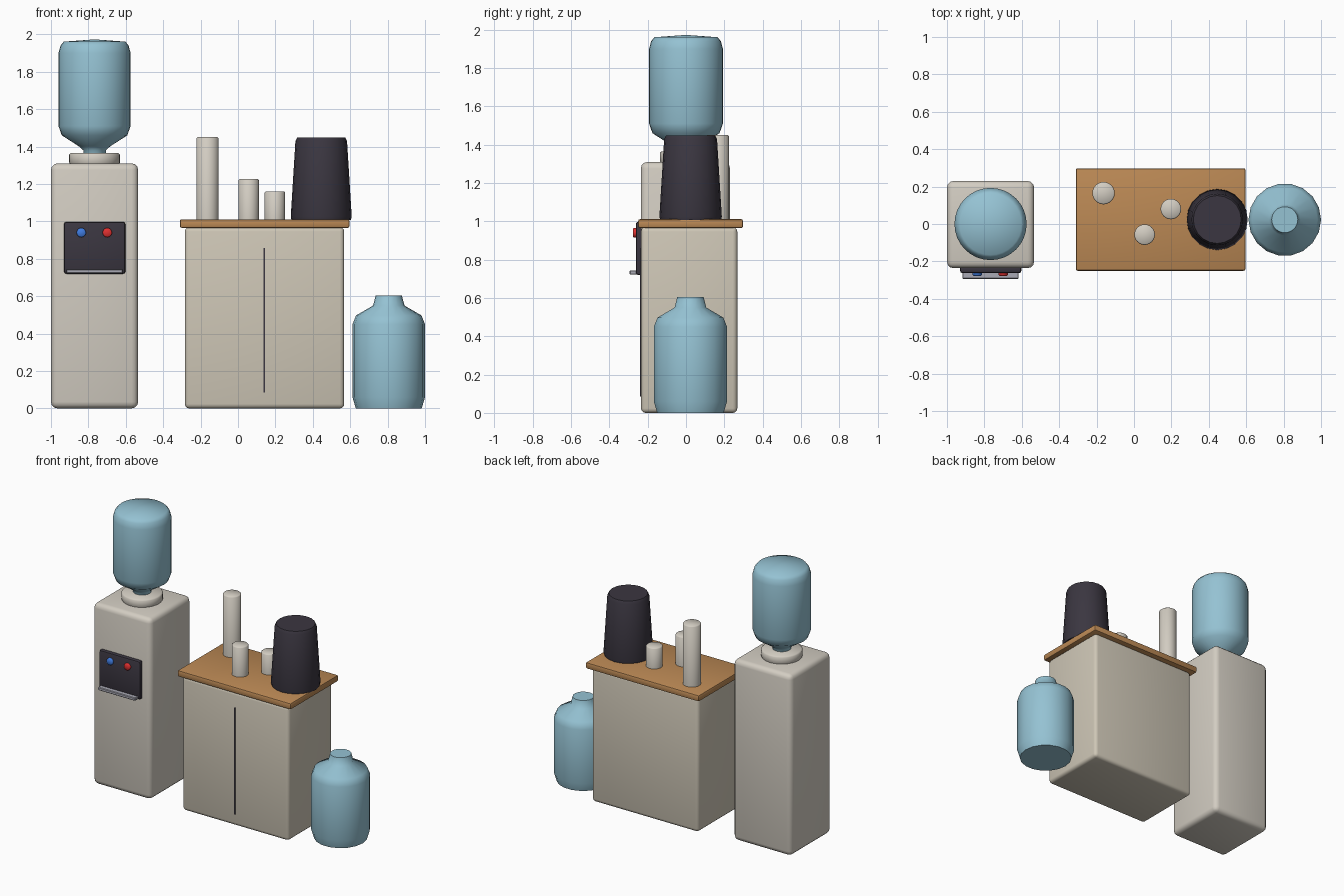
import bpy, bmesh, math

if "Cube" in bpy.data.objects:
    bpy.data.objects.remove(bpy.data.objects["Cube"])


def material(name, rgb):
    m = bpy.data.materials.new(name)
    m.diffuse_color = (*rgb, 1)
    m.use_nodes = True
    m.node_tree.nodes["Principled BSDF"].inputs["Base Color"].default_value = m.diffuse_color
    return m


CREAM = material("cream", (0.65, 0.61, 0.54))
BEIGE = material("beige", (0.62, 0.57, 0.47))
WOOD = material("wood", (0.50, 0.25, 0.09))
WATER = material("blue_plastic", (0.30, 0.54, 0.65))
DARK = material("dark_plastic", (0.043, 0.037, 0.052))
METAL = material("tray_grey", (0.40, 0.40, 0.46))
BLUE = material("blue", (0.05, 0.20, 0.75))
RED = material("red", (0.75, 0.03, 0.03))


def finish(name, bm, mat, angle=35):
    bmesh.ops.recalc_face_normals(bm, faces=bm.faces[:])
    me = bpy.data.meshes.new(name)
    bm.to_mesh(me)
    bm.free()
    me.materials.append(mat)
    ob = bpy.data.objects.new(name, me)
    bpy.context.collection.objects.link(ob)
    bpy.ops.object.select_all(action='DESELECT')
    ob.select_set(True)
    bpy.context.view_layer.objects.active = ob
    bpy.ops.object.shade_smooth_by_angle(angle=math.radians(angle))
    return ob


def box(name, x, y, z, mat, bevel=0.0, segs=3):
    """Bevelled box from (min, max) ranges."""
    bm = bmesh.new()
    bmesh.ops.create_cube(bm, size=1)
    for v in bm.verts:
        v.co = [(a + b) / 2 + c * (b - a) for c, (a, b) in zip(v.co, (x, y, z))]
    if bevel:
        bmesh.ops.bevel(bm, geom=bm.edges[:], offset=bevel, segments=segs,
                        profile=0.5, affect='EDGES')
    return finish(name, bm, mat)


def lathe(name, cx, cy, profile, mat, sides=32, angle=50, axis='Z', cz=0):
    """Revolve (radius, height) points; radius 0 makes a pole, open ends are capped."""
    bm = bmesh.new()
    rings = []
    for r, h in profile:
        ring = []
        for i in range(sides if r else 1):
            a = 2 * math.pi * i / sides
            u, w = r * math.cos(a), r * math.sin(a)
            ring.append(bm.verts.new((cx + u, cy + w, cz + h) if axis == 'Z'
                                     else (cx + u, cy + h, cz + w)))
        rings.append(ring)
    for a, b in zip(rings, rings[1:]):
        for i in range(sides):
            j = (i + 1) % sides
            if len(b) == 1:
                bm.faces.new((a[i], a[j], b[0]))
            else:
                bm.faces.new((a[i], a[j], b[j], b[i]))
    for ring in (rings[0], rings[-1]):
        if len(ring) > 1:
            bm.faces.new(ring)
    return finish(name, bm, mat, angle)


# Water cooler
CX = -0.767
box("cooler_body", (-1.0, -0.534), (-0.236, 0.23), (0, 1.31), CREAM, 0.035)
lathe("bottle_collar", CX, 0, [(0.128, 1.30), (0.136, 1.315), (0.136, 1.357), (0.128, 1.365)], CREAM)
lathe("cooler_bottle", CX, 0, [(0.06, 1.33), (0.06, 1.38), (0.085, 1.402), (0.175, 1.46),
                               (0.193, 1.51), (0.193, 1.90), (0.182, 1.94),
                               (0.165, 1.961), (0, 1.973)], WATER)
box("dispenser_panel", (-0.93, -0.602), (-0.262, -0.22), (0.72, 0.997), DARK, 0.012, 2)
box("drip_tray", (-0.917, -0.617), (-0.294, -0.24), (0.722, 0.744), METAL, 0.004, 1)
for tag, x, mat in (("cold", -0.838, BLUE), ("hot", -0.699, RED)):
    lathe(tag + "_button", x, 0, [(0.025, -0.255), (0.025, -0.272), (0.02, -0.277)],
          mat, 20, axis='Y', cz=0.94)

# Cabinet
box("cabinet_body", (-0.284, 0.568), (-0.235, 0.268), (0, 0.97), BEIGE, 0.024)
box("cabinet_top", (-0.311, 0.596), (-0.25, 0.298), (0.965, 1.011), WOOD, 0.01, 2)
box("door_seam", (0.137, 0.145), (-0.24, -0.22), (0.085, 0.857), DARK)

# Cup stacks
for n, (x, y, r, top) in enumerate(((-0.163, 0.165, 0.06, 1.45),
                                    (0.057, -0.057, 0.055, 1.226),
                                    (0.197, 0.08, 0.055, 1.16)), 1):
    lathe(f"cup_stack_{n}", x, y, [(r, 1.008), (r, top - 0.006), (r - 0.006, top)], CREAM, 24)

# Upturned bin
lathe("upturned_bin", 0.445, 0.024, [(0.159, 1.008), (0.163, 1.025), (0.138, 1.43), (0.128, 1.449)],
      DARK, 20)

# Spare bottle on the floor
lathe("spare_bottle", 0.806, 0.023, [(0.176, 0), (0.194, 0.06), (0.194, 0.45), (0.175, 0.497),
                                     (0.084, 0.55), (0.07, 0.605)], WATER, 18, 60)
